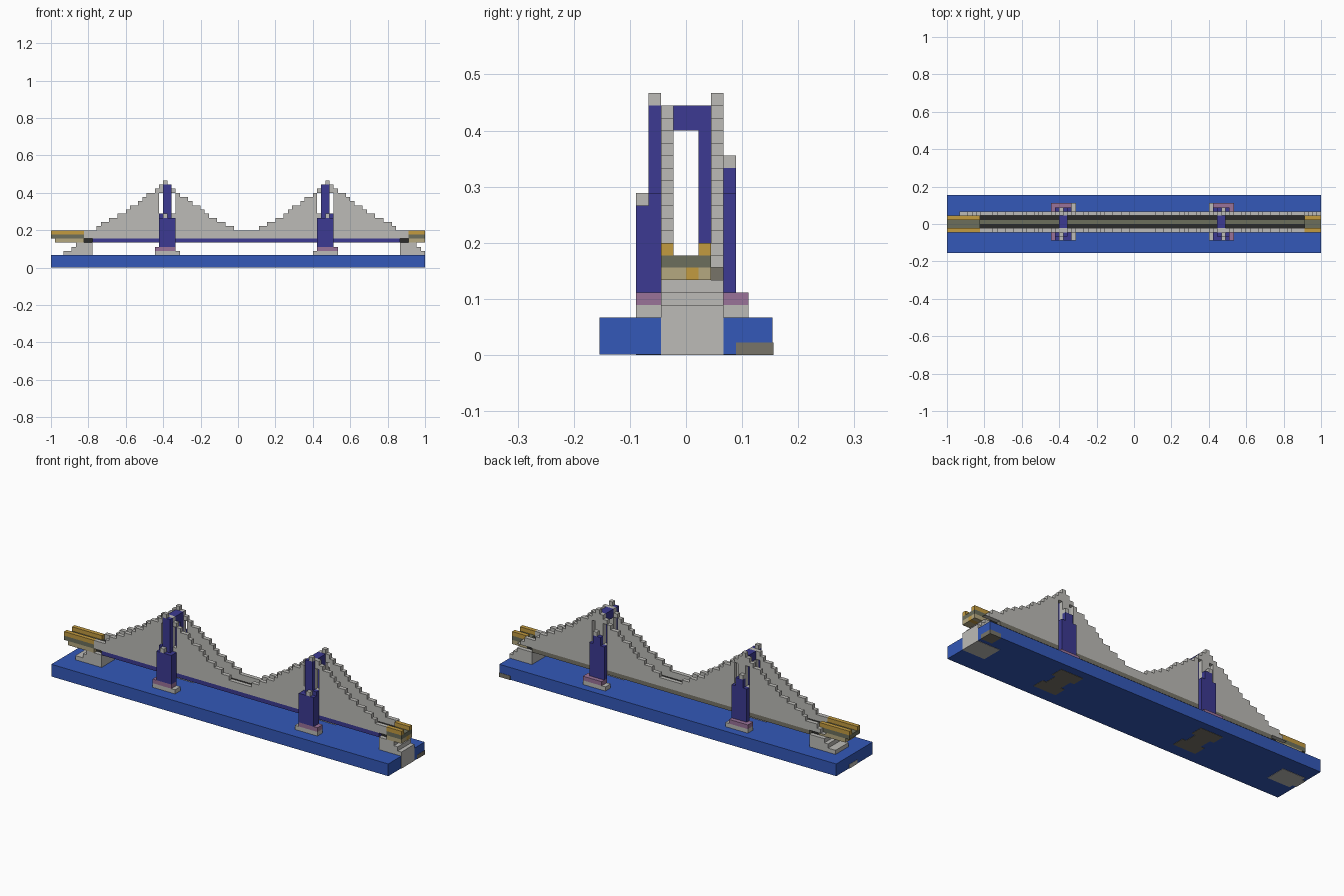
import bpy, bmesh
from mathutils import Matrix, Vector

U = 2 / 90      # one block
MID = 47        # bridge mirror column, in blocks
END = 90        # model length, in blocks

cube = bpy.data.objects.get("Cube")
if cube:
    bpy.data.objects.remove(cube)


def material(name, hex_code):
    def lin(i):
        v = int(hex_code[i:i + 2], 16) / 255
        return v / 12.92 if v < 0.04 else ((v + 0.055) / 1.055) ** 2.4
    color = (lin(0), lin(2), lin(4), 1)
    m = bpy.data.materials.new(name)
    m.use_nodes = True
    m.diffuse_color = color
    m.node_tree.nodes["Principled BSDF"].inputs["Base Color"].default_value = color
    return m


WATER = material("water blue", "3358B8")
STEEL = material("tower indigo", "3C3A92")
STONE = material("light grey stone", "BCBBB7")
MAUVE = material("mauve stone", "9A7299")
GOLD = material("gold", "C29B40")
TAN = material("tan", "B5A880")
OLIVE = material("olive grey", "6C6F5C")
ROAD = material("dark asphalt", "2B2B29")
BROWN = material("brown grey", "777468")


def blocks(name, mat, boxes, mirror=False):
    """One object from boxes (x0, x1, y0, y1, z0, z1) in block units."""
    boxes = list(boxes)
    if mirror:
        boxes += [(2 * MID - b[1], 2 * MID - b[0], *b[2:]) for b in boxes]
    bm = bmesh.new()
    for x0, x1, y0, y1, z0, z1 in boxes:
        x1 = min(x1, END)
        if x1 <= x0:
            continue
        center = Vector(((x0 + x1) / 2 - END / 2, (y0 + y1) / 2, (z0 + z1) / 2)) * U
        size = Matrix.Diagonal(((x1 - x0) * U, (y1 - y0) * U, (z1 - z0) * U, 1))
        bmesh.ops.create_cube(bm, size=1, matrix=Matrix.Translation(center) @ size)
    mesh = bpy.data.meshes.new(name)
    bm.to_mesh(mesh)
    bm.free()
    mesh.materials.append(mat)
    ob = bpy.data.objects.new(name, mesh)
    bpy.context.collection.objects.link(ob)
    return ob


def cable_height(c):
    """Stepped top of the cable wall in a column left of the middle."""
    if c < 8:
        return c + 1
    t = (c - 8) / 18 if c <= 26 else min(1, max(0, (45 - c) / 17))
    return int(9.2 + 11 * t ** 1.2)


def cable_wall(y, first):
    """Wall columns, left open beside each tower leg."""
    for c in range(first, MID):
        top = cable_height(c)
        if c in (26, 29):
            yield (c, c + 1, y, y + 1, 7, 13)
            yield (c, c + 1, y, y + 1, 18, top)
        else:
            yield (c, c + 1, y, y + 1, 7, top)


# Water slab, a hair inside the footings that show through it
e = 0.06
blocks("water", WATER, [(e, END - e, -7 + e, 7 - e, e, 3)])

# Footings inside the water
blocks("right_end_footing", STONE, [(0, 1, -1, 2, 0, 1), (1, 7, -2, 3, 0, 2.9)])
blocks("left_end_footing", STONE, [(84, END, -2, 3, 0, 3)])
blocks("tower_footing", BROWN, [(25, 31, -4, -1, 0, 2.9), (26, 30, -1, 2, 0, 2.9),
                                (25, 31, 2, 5, 0, 2.9)], mirror=True)
blocks("river_rock", BROWN, [(87, END, 4, 7, 0, 1)])

# Stepped end piers
blocks("end_pier", STONE,
       [(c, c + 1, -2, 3, 3, 4 if c < 5 else min(c, 6)) for c in range(3, 10)],
       mirror=True)

# Cable walls, mirrored about the middle of the bridge
blocks("front_cable_wall", STONE, cable_wall(-2, 8), mirror=True)
blocks("back_cable_wall", STONE, cable_wall(2, 6), mirror=True)
blocks("front_girder", STEEL, [(10, 84, -2, -1, 6, 7)])
blocks("back_girder", BROWN, [(10, 84, 2, 3, 6, 7)])

# Roadway: two dark lanes and a paler centre
blocks("road_lane", ROAD, [(8, 86, y, y + 1, 6, 7.5) for y in (-1, 1)])
blocks("road_centre", OLIVE, [(8, 86, 0, 1, 6, 7.5)])

# Approach spans with gold rails
blocks("approach_rail", GOLD, [(0, 8, y, y + 1, 8, 9) for y in (-2, 1)], mirror=True)
blocks("approach_deck", OLIVE, [(0, 8, -2, 2, 7, 8)], mirror=True)
blocks("approach_beam", TAN, [(1, 8, -2, 0, 6, 7), (1, 8, 1, 2, 6, 7)], mirror=True)
blocks("approach_keel", GOLD, [(1, 8, 0, 1, 6, 7)], mirror=True)

# Tower plinths
blocks("tower_plinth", STONE, [(25, 31, y, y + 2, 3, 4) for y in (-4, 3)], mirror=True)
blocks("tower_plinth_top", MAUVE, [(25, 30, y, y + 2, 4, 5) for y in (-4, 3)], mirror=True)

# Towers: stepped legs joined by a cross beam
blocks("tower_front_leg", STEEL, [(26, 30, -4, -2, 5, 12), (26, 29, -3, -2, 12, 13),
                                  (27, 29, -3, -2, 13, 20)], mirror=True)
blocks("tower_back_leg", STEEL, [(26, 30, 3, 4, 5, 13), (27, 29, 3, 4, 13, 15),
                                 (27, 29, 1, 2, 7.5, 20)], mirror=True)
blocks("tower_cross_beam", STEEL, [(27, 29, -1, 2, 18, 20)], mirror=True)
blocks("tower_cap", STONE, [(27, 28, -3, -2, 20, 21), (27, 28, 2, 3, 20, 21),
                            (27, 28, -4, -3, 12, 13), (27, 28, 3, 4, 15, 16)], mirror=True)
